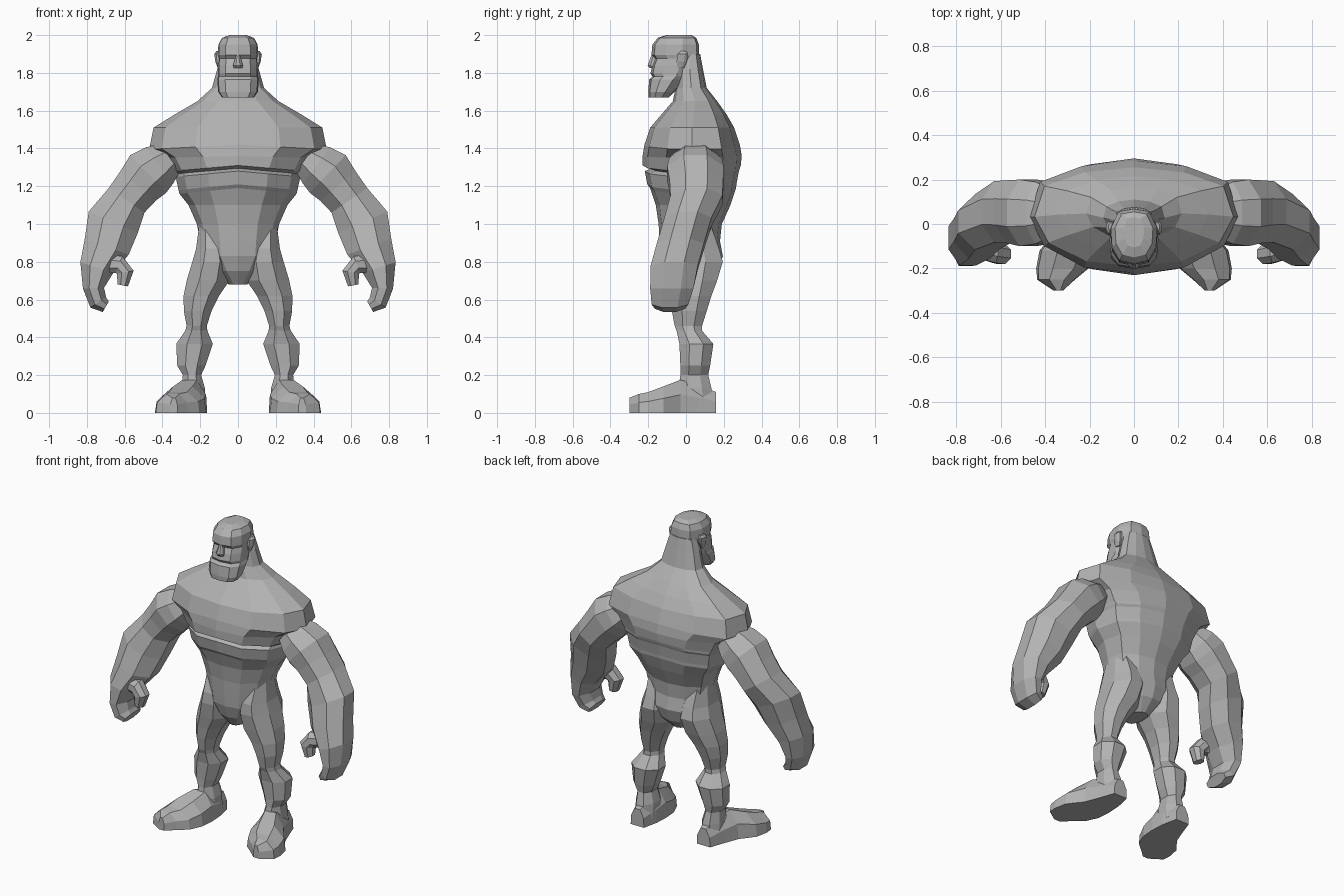
import bpy, bmesh
from math import cos, sin, pi
from mathutils import Vector

skin = bpy.data.materials.new("stone grey")
skin.diffuse_color = (0.45, 0.45, 0.45, 1)


def loft(name, rings, mirror=False):
    """Skin a list of equal-length point rings, closing both ends."""
    bm = bmesh.new()
    vs = [[bm.verts.new(p) for p in r] for r in rings]
    n = len(rings[0])
    for a, b in zip(vs, vs[1:]):
        for i in range(n):
            j = (i + 1) % n
            bm.faces.new((a[i], a[j], b[j], b[i]))
    bm.faces.new(vs[0][::-1])
    bm.faces.new(vs[-1])
    bmesh.ops.recalc_face_normals(bm, faces=bm.faces[:])
    me = bpy.data.meshes.new(name)
    bm.to_mesh(me)
    bm.free()
    me.materials.append(skin)
    ob = bpy.data.objects.new(name, me)
    bpy.context.collection.objects.link(ob)
    if mirror:
        ob.modifiers.new("mirror", 'MIRROR').use_clip = False
    return ob


BODY = [(0, -1), (.48, -.9), (.86, -.52), (1, 0), (.9, .62), (.5, .9), (0, 1)]
BODY += [(-x, y) for x, y in BODY[-2:0:-1]]
BLOCK = [(0, -1), (.62, -.88), (.95, -.4), (1, .3), (.66, .9), (0, 1)]
BLOCK += [(-x, y) for x, y in BLOCK[-2:0:-1]]
OCT = [(cos((i + .5) * pi / 4) * 1.08, sin((i + .5) * pi / 4) * 1.08) for i in range(8)]


def level(z, x0, x1, y0, y1, shape, arch=0):
    """Horizontal ring; arch lowers its sides."""
    cx, cy = (x0 + x1) / 2, (y0 + y1) / 2
    hx, hy = (x1 - x0) / 2, (y1 - y0) / 2
    return [(cx + x * hx, cy + y * hy, z - arch * abs(x)) for x, y in shape]


def tube(name, path):
    """Limb along a path of (x, y, z, half width, half depth)."""
    rings = []
    for i, (x, y, z, w, d) in enumerate(path):
        a, b = path[max(i - 1, 0)], path[min(i + 1, len(path) - 1)]
        t = Vector((b[0] - a[0], 0, b[2] - a[2])).normalized()
        side = Vector((-t.z, 0, t.x))
        rings.append([Vector((x, y, z)) + side * w * u + Vector((0, d * v, 0)) for u, v in OCT])
    return loft(name, rings, True)


# Torso: pelvis, waist, rib ridge, chest ledge, shoulders, trapezius, neck
torso = [(.68, .05, -.06, .10, 0), (.75, .125, -.11, .17, 0), (.83, .19, -.135, .195, 0),
         (.91, .20, -.14, .18, 0), (1.0, .218, -.145, .19, 0), (1.10, .262, -.16, .235, 0),
         (1.19, .31, -.19, .265, .03), (1.21, .315, -.205, .267, .03),
         (1.28, .33, -.218, .28, .03), (1.295, .335, -.18, .285, .03),
         (1.31, .345, -.23, .29, .03), (1.36, .385, -.23, .295, .01),
         (1.42, .47, -.22, .285, .025), (1.51, .447, -.19, .255, 0),
         (1.58, .335, -.13, .215, 0), (1.65, .215, -.07, .165, 0),
         (1.72, .138, -.055, .11, 0), (1.82, .11, -.05, .09, 0), (1.90, .085, -.04, .075, 0)]
loft("torso", [level(z, -w, w, f, b, BODY, a) for z, w, f, b, a in torso])

# Head: square jaw, mouth groove, cheeks, eye recess, brow, crown
head = [(1.67, .085, -.198, -.09), (1.70, .105, -.20, -.06), (1.765, .11, -.195, 0),
        (1.782, .106, -.178, .02), (1.797, .105, -.188, .03), (1.84, .105, -.18, .05),
        (1.875, .102, -.166, .065), (1.895, .107, -.183, .07), (1.95, .104, -.178, .068),
        (1.985, .085, -.15, .055), (2.0, .045, -.105, .03)]
loft("head", [level(z, -w, w, f, b, BLOCK) for z, w, f, b in head])

# Nose wedge and ears
loft("nose", [level(1.825, -.022, .022, -.192, -.15, OCT), level(1.84, -.026, .026, -.203, -.15, OCT),
              level(1.895, -.01, .01, -.183, -.15, OCT)])
loft("ear", [level(1.825, .095, .108, -.045, -.01, OCT), level(1.86, .09, .12, -.05, .005, OCT),
             level(1.90, .09, .126, -.045, .012, OCT), level(1.915, .09, .115, -.03, .005, OCT)], True)

# Arms: shoulder, biceps, elbow, heavy forearm, curled hand
tube("arm", [(.36, .05, 1.35, .09, .11), (.415, .05, 1.31, .12, .14), (.475, .05, 1.265, .138, .15),
             (.53, .055, 1.20, .122, .142), (.59, .055, 1.125, .115, .138), (.66, .01, 1.01, .142, .125),
             (.695, -.03, .88, .124, .125), (.747, -.062, .77, .092, .125), (.765, -.075, .66, .056, .115),
             (.74, -.085, .585, .05, .097), (.70, -.085, .562, .032, .08)])
tube("thumb", [(.71, -.10, .79, .05, .05), (.63, -.125, .785, .048, .05),
               (.597, -.135, .745, .045, .045), (.61, -.135, .675, .028, .035)])

# Legs: hip, thigh, knee, calf, ankle
leg = [(1.0, .10, .205, -.06, .13), (.87, .05, .222, -.11, .175), (.80, .035, .242, -.115, .195),
       (.70, .045, .272, -.10, .165), (.62, .10, .288, -.085, .135), (.54, .14, .287, -.075, .11),
       (.46, .165, .272, -.06, .085), (.435, .162, .28, -.05, .085), (.365, .133, .327, -.035, .145),
       (.25, .172, .322, -.03, .128), (.20, .195, .292, -.03, .118), (.13, .175, .30, -.04, .135),
       (.04, .175, .30, -.04, .15)]
loft("leg", [level(*r, OCT) for r in leg], True)

# Feet: splayed blocks tapering to the toe
foot = [(.16, .19, .285, .11), (.06, .168, .32, .15), (-.03, .163, .355, .175),
        (-.12, .17, .425, .14), (-.20, .205, .44, .11), (-.25, .265, .435, .10), (-.30, .32, .36, .08)]
SECTION = [(0, 0), (.03, .55), (.28, 1), (.68, 1), (.96, .55), (1, 0)]
loft("foot", [[(a + (b - a) * u, y, h * v) for u, v in SECTION] for y, a, b, h in foot], True)
